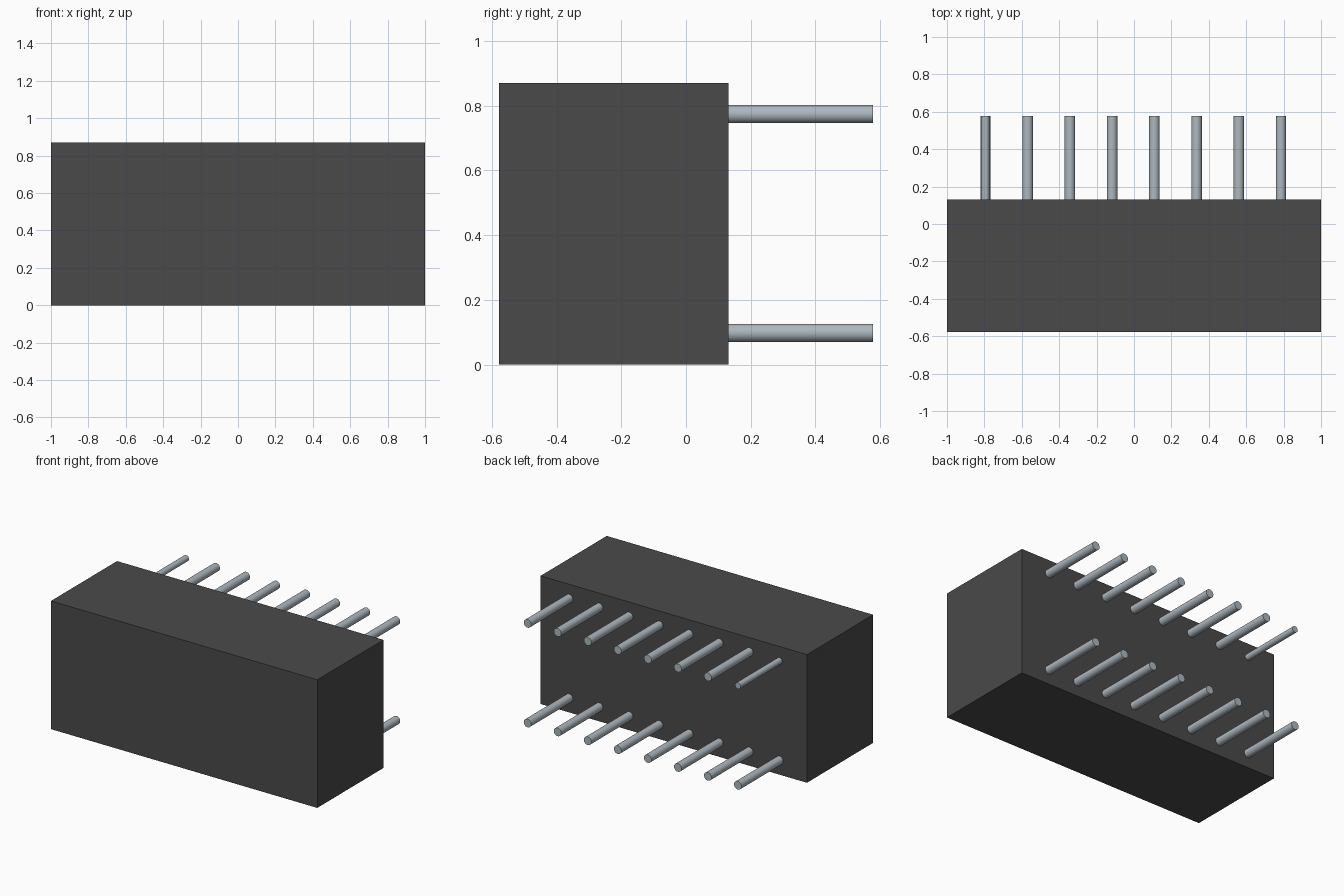
import bpy
import math

if "Cube" in bpy.data.objects:
    bpy.data.objects.remove(bpy.data.objects["Cube"])


def material(name, rgb):
    m = bpy.data.materials.new(name)
    m.diffuse_color = (*rgb, 1.0)
    m.use_nodes = True
    m.node_tree.nodes["Principled BSDF"].inputs["Base Color"].default_value = m.diffuse_color
    return m


dark = material("dark_grey", (0.068, 0.068, 0.068))
metal = material("pale_steel", (0.42, 0.48, 0.52))

HEIGHT = 0.87
FRONT, BACK, TIP = -0.578, 0.131, 0.578

# Housing block
bpy.ops.mesh.primitive_cube_add(size=1, location=(0, (FRONT + BACK) / 2, HEIGHT / 2))
housing = bpy.context.object
housing.name = "housing"
housing.scale = (2.0, BACK - FRONT, HEIGHT)
bpy.ops.object.transform_apply(location=False, rotation=False, scale=True)
housing.data.materials.append(dark)


def add_pin(name, x, z, radius):
    start = BACK - 0.01
    bpy.ops.mesh.primitive_cylinder_add(
        vertices=32, radius=radius, depth=TIP - start,
        location=(x, (start + TIP) / 2, z), rotation=(math.pi / 2, 0, 0))
    pin = bpy.context.object
    pin.name = name
    pin.data.materials.append(metal)
    bpy.ops.object.shade_smooth_by_angle(angle=math.radians(35))


# Two rows of eight pins; one end pin of the upper row is slimmer
for row, z in (("lower", 0.098), ("upper", 0.774)):
    for i in range(8):
        slim = row == "upper" and i == 0
        add_pin(f"{row}_pin_{i + 1}", -0.794 + 0.2257 * i, z, 0.021 if slim else 0.028)
